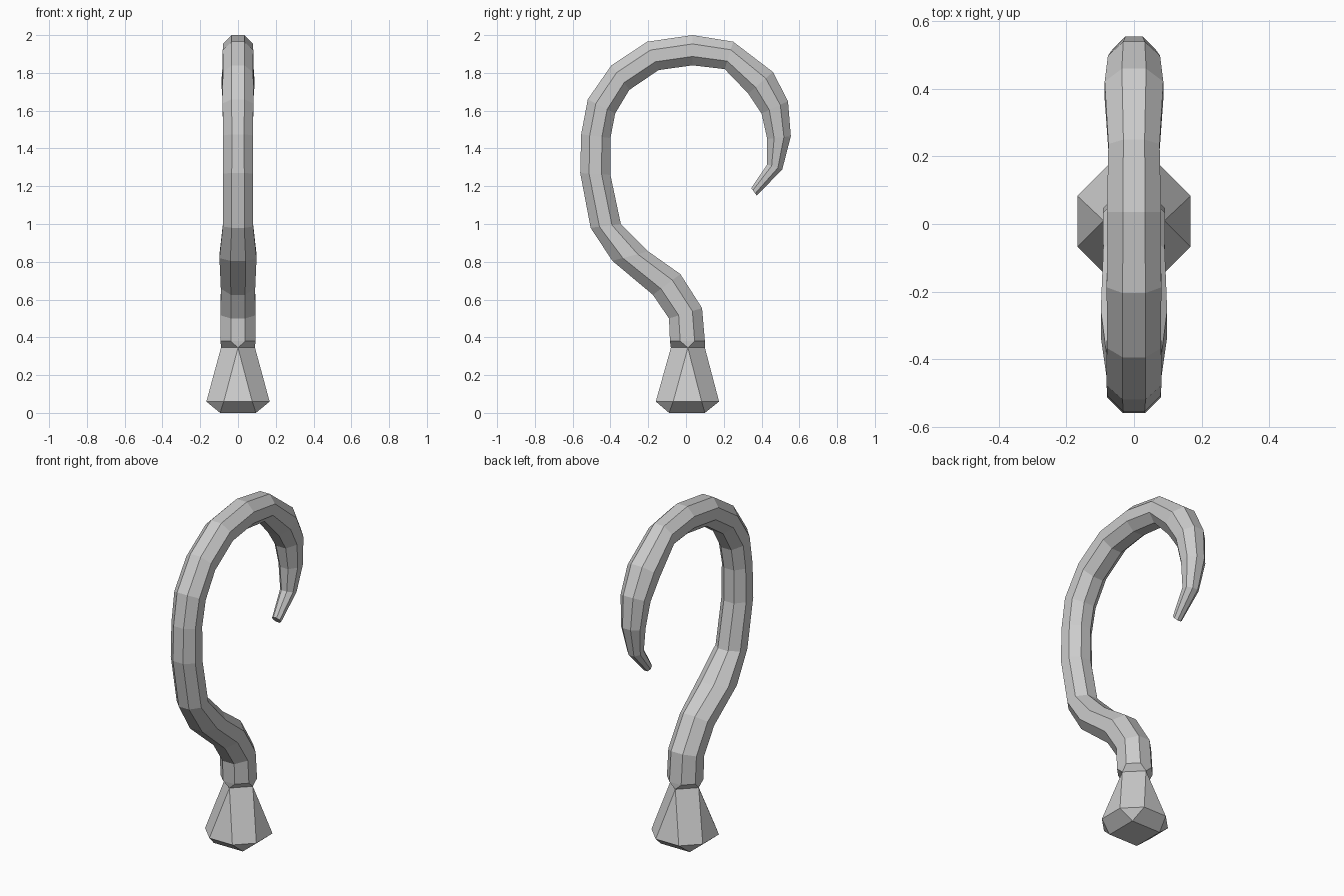
import bpy, bmesh
from mathutils import Vector

if "Cube" in bpy.data.objects:
    bpy.data.objects.remove(bpy.data.objects["Cube"])

# Each section: left/outer (y, z), right/inner (y, z), half length of the axis-aligned flats
# relative to the half width (1 = square, 0.414 = octagon, 0 = diamond)
OCT = 0.414
sections = [
    # flared foot
    ((-0.09, 0.0), (0.10, 0.0), 1.0),
    ((-0.16, 0.06), (0.175, 0.06), 0.45),
    ((-0.08, 0.345), (0.10, 0.345), 0.0),
]
# curved hook
hook = [
    ((-0.085, 0.38), (0.10, 0.38)), ((-0.09, 0.50), (0.085, 0.555)),
    ((-0.175, 0.625), (-0.03, 0.735)), ((-0.39, 0.805), (-0.20, 0.855)),
    ((-0.505, 0.98), (-0.345, 1.00)), ((-0.56, 1.27), (-0.40, 1.26)),
    ((-0.555, 1.475), (-0.40, 1.455)), ((-0.52, 1.66), (-0.375, 1.585)),
    ((-0.395, 1.84), (-0.30, 1.71)), ((-0.205, 1.965), (-0.145, 1.815)),
    ((0.035, 2.0), (0.035, 1.84)), ((0.25, 1.965), (0.205, 1.82)),
    ((0.46, 1.805), (0.33, 1.69)), ((0.54, 1.65), (0.40, 1.585)),
    ((0.555, 1.465), (0.43, 1.45)), ((0.51, 1.29), (0.43, 1.315)),
    ((0.375, 1.15), (0.345, 1.19)),
]
sections += [(p, q, OCT) for p, q in hook]


def add_ring(bm, p, q, c):
    p, q = Vector((0, *p)), Vector((0, *q))
    mid, v = (p + q) / 2, (q - p) / 2
    u = Vector((v.length, 0, 0))
    corners = [(1, -c), (1, c), (c, 1), (-c, 1), (-1, c), (-1, -c), (-c, -1), (c, -1)]
    return [bm.verts.new(mid + u * a + v * b) for a, b in corners]


bm = bmesh.new()
rings = [add_ring(bm, *s) for s in sections]
for r0, r1 in zip(rings, rings[1:]):
    for i in range(8):
        j = (i + 1) % 8
        bm.faces.new((r0[i], r0[j], r1[j], r1[i]))
bm.faces.new(rings[0][::-1])
bm.faces.new(rings[-1])

# Merge the doubled corners of the square and diamond rings
bmesh.ops.remove_doubles(bm, verts=bm.verts[:], dist=0.0005)
bmesh.ops.recalc_face_normals(bm, faces=bm.faces[:])

mesh = bpy.data.meshes.new("curved_hook")
bm.to_mesh(mesh)
bm.free()
bpy.context.collection.objects.link(bpy.data.objects.new("curved_hook", mesh))
